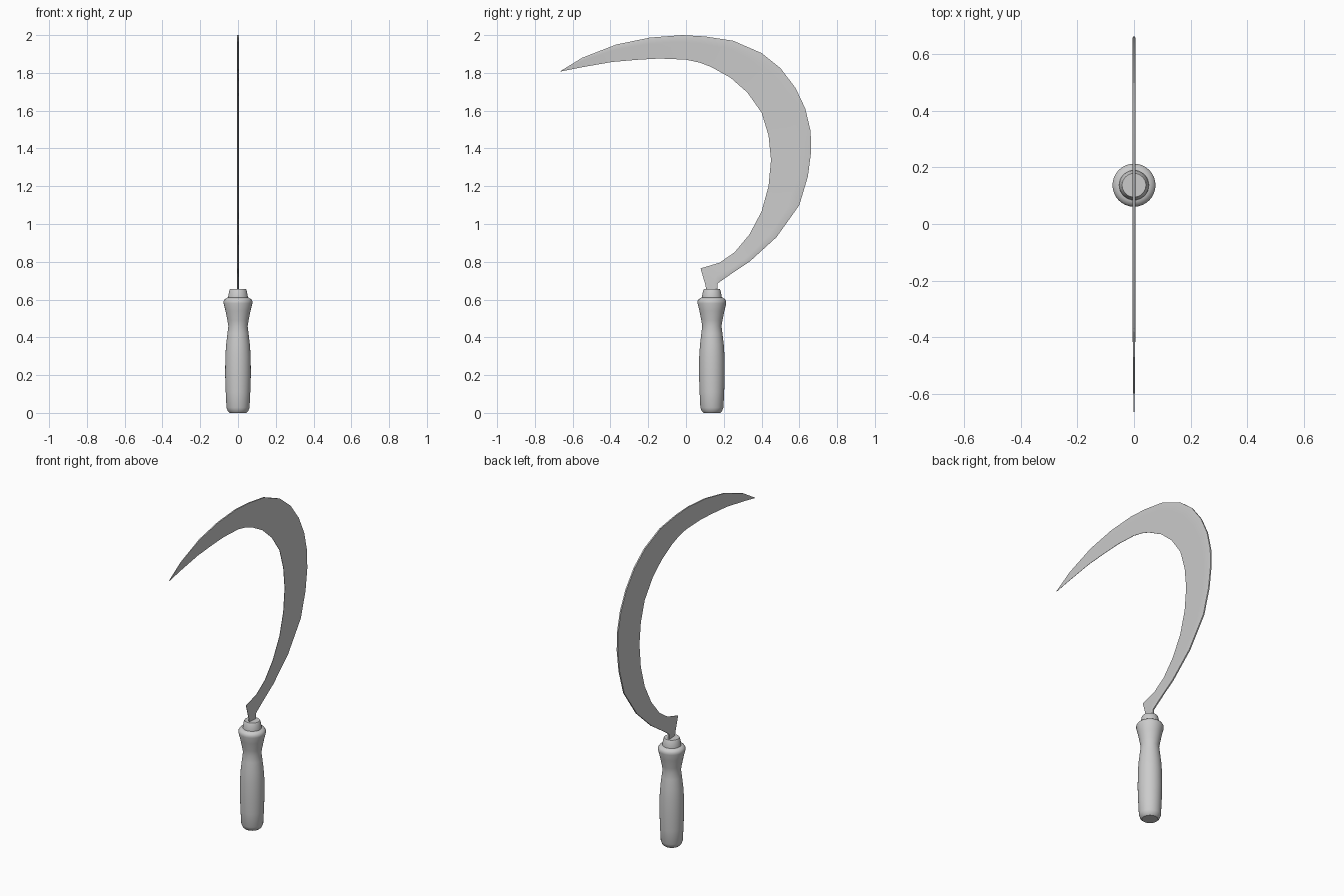
import bpy, bmesh, math
from mathutils import Vector

cube = bpy.data.objects.get("Cube")
if cube:
    bpy.data.objects.remove(cube, do_unlink=True)

grey = bpy.data.materials.new("light grey")
grey.use_nodes = True
grey.diffuse_color = (0.6, 0.6, 0.6, 1)
grey.node_tree.nodes["Principled BSDF"].inputs["Base Color"].default_value = (0.6, 0.6, 0.6, 1)

HANDLE_Y = 0.137


def finish(name, bm, angle):
    bmesh.ops.recalc_face_normals(bm, faces=bm.faces[:])
    mesh = bpy.data.meshes.new(name)
    bm.to_mesh(mesh)
    bm.free()
    obj = bpy.data.objects.new(name, mesh)
    bpy.context.collection.objects.link(obj)
    mesh.materials.append(grey)
    bpy.ops.object.select_all(action='DESELECT')
    obj.select_set(True)
    bpy.context.view_layer.objects.active = obj
    bpy.ops.object.shade_smooth_by_angle(angle=math.radians(angle))
    return obj


def loft(name, rings, angle):
    """Skin closed rings of equal length and cap both ends."""
    bm = bmesh.new()
    loops = [[bm.verts.new(p) for p in ring] for ring in rings]
    for a, b in zip(loops, loops[1:]):
        for i in range(len(a)):
            j = (i + 1) % len(a)
            bm.faces.new((a[i], a[j], b[j], b[i]))
    bm.faces.new(loops[0])
    bm.faces.new(loops[-1])
    return finish(name, bm, angle)


def turned(name, profile, sides=32):
    rings = []
    for r, z in profile:
        angles = [2 * math.pi * i / sides for i in range(sides)]
        rings.append([(r * math.cos(a), HANDLE_Y + r * math.sin(a), z) for a in angles])
    return loft(name, rings, 35)


# Turned grip with a waist and flared collar
turned("handle", [(0.044, 0), (0.053, 0.008), (0.061, 0.028), (0.065, 0.11),
                  (0.068, 0.20), (0.067, 0.30), (0.063, 0.36), (0.056, 0.42),
                  (0.051, 0.46), (0.056, 0.49), (0.066, 0.54), (0.076, 0.58),
                  (0.076, 0.592), (0.070, 0.602), (0.057, 0.61)])

# Tapered ferrule holding the tang
turned("ferrule", [(0.053, 0.60), (0.052, 0.618), (0.046, 0.648), (0.042, 0.655)])

# Blade outline: spine (y, z) paired with cutting edge (y, z), from tang to tip
outline = [
    ((0.167, 0.62), (0.113, 0.62)), ((0.167, 0.685), (0.102, 0.68)),
    ((0.195, 0.705), (0.077, 0.765)), ((0.26, 0.75), (0.177, 0.795)),
    ((0.336, 0.80), (0.257, 0.85)), ((0.479, 0.93), (0.336, 0.945)),
    ((0.60, 1.10), (0.40, 1.066)), ((0.645, 1.25), (0.437, 1.20)),
    ((0.662, 1.38), (0.45, 1.34)), ((0.660, 1.49), (0.437, 1.468)),
    ((0.632, 1.61), (0.40, 1.59)), ((0.58, 1.72), (0.325, 1.696)),
    ((0.50, 1.825), (0.235, 1.775)), ((0.40, 1.905), (0.13, 1.833)),
    ((0.25, 1.97), (0.07, 1.855)), ((0.10, 1.993), (0, 1.87)),
    ((-0.02, 2.0), (-0.14, 1.876)), ((-0.19, 1.987), (-0.25, 1.870)),
    ((-0.37, 1.95), (-0.39, 1.858)), ((-0.55, 1.88), (-0.55, 1.83)),
    ((-0.662, 1.811), (-0.664, 1.807)),
]

# Section across the blade: distance from spine, half thickness
section = [(0, 0.004), (0.08, 0.006), (0.3, 0.005), (1, 0.0012)]
rings = []
for k, (spine, edge) in enumerate(outline):
    spine, edge = Vector(spine), Vector(edge)
    thin = min(1, 0.3 + 0.25 * (len(outline) - 1 - k))
    half = [(spine.lerp(edge, t), h * thin) for t, h in section]
    rings.append([(h, p.x, p.y) for p, h in half]
                 + [(-h, p.x, p.y) for p, h in reversed(half)])
loft("blade", rings, 30)
